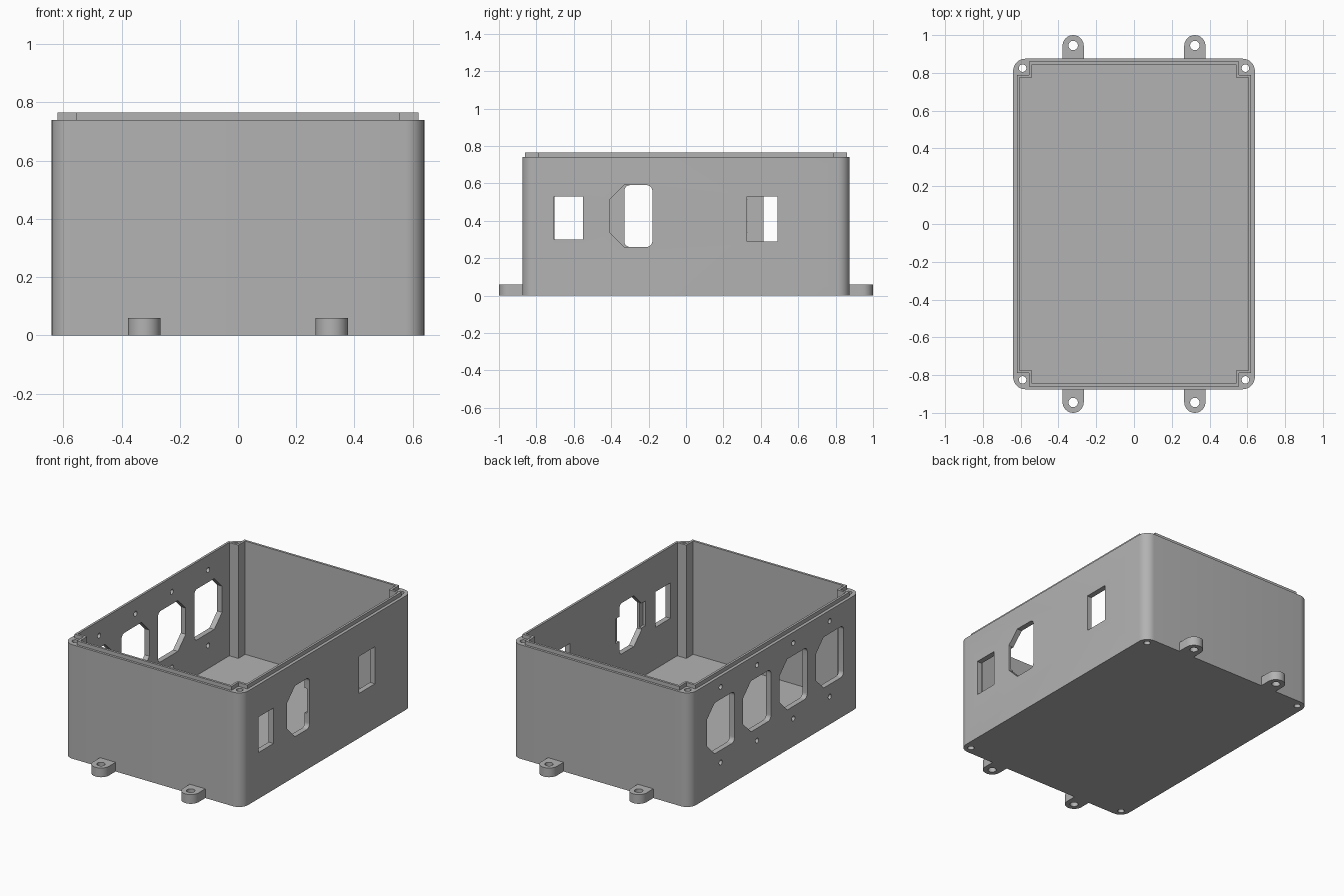
import bpy
import bmesh
from math import sin, cos, pi, radians
from mathutils import Vector

cube = bpy.data.objects.get("Cube")
if cube:
    bpy.data.objects.remove(cube, do_unlink=True)

grey = bpy.data.materials.new("plain grey")
grey.use_nodes = True
GREY = (0.45, 0.45, 0.45, 1)
grey.diffuse_color = GREY
grey.node_tree.nodes["Principled BSDF"].inputs["Base Color"].default_value = GREY


def prism(name, outline, lo, hi, axis="z"):
    """Extrude a 2D outline along z, or a (y, z) outline along x."""
    bm = bmesh.new()
    place = (lambda p, d: (p[0], p[1], d)) if axis == "z" else (lambda p, d: (d, p[0], p[1]))
    low = [bm.verts.new(place(p, lo)) for p in outline]
    high = [bm.verts.new(place(p, hi)) for p in outline]
    bm.faces.new(low)
    bm.faces.new(high)
    for i in range(len(low)):
        j = (i + 1) % len(low)
        bm.faces.new((low[i], low[j], high[j], high[i]))
    bmesh.ops.recalc_face_normals(bm, faces=bm.faces)
    mesh = bpy.data.meshes.new(name)
    bm.to_mesh(mesh)
    bm.free()
    mesh.materials.append(grey)
    obj = bpy.data.objects.new(name, mesh)
    bpy.context.collection.objects.link(obj)
    return obj


def rounded(corners, steps=8):
    """Outline from (x, y, radius) corners; rounded corners are square ones."""
    out = []
    for i, (x, y, r) in enumerate(corners):
        p = Vector((x, y))
        if r == 0:
            out.append(p)
            continue
        back = (Vector(corners[i - 1][:2]) - p).normalized()
        ahead = (Vector(corners[(i + 1) % len(corners)][:2]) - p).normalized()
        mid = p + r * (back + ahead)
        for k in range(steps + 1):
            t = k / steps * pi / 2
            out.append(mid - r * (ahead * cos(t) + back * sin(t)))
    return out


def rect(x0, x1, y0, y1, r=0):
    return rounded([(x0, y0, r), (x1, y0, r), (x1, y1, r), (x0, y1, r)])


def circle(x, y, r, n=24):
    return [(x + r * cos(2 * pi * k / n), y + r * sin(2 * pi * k / n)) for k in range(n)]


def notched(a, b, c, d):
    """Rectangle of half size a by b with its corners stepped in to c and d."""
    return [(a, -d), (a, d), (c, d), (c, b), (-c, b), (-c, d),
            (-a, d), (-a, -d), (-c, -d), (-c, -b), (c, -b), (c, -d)]


def socket(y_round, y_cut, z0, z1, c=0.08, r=0.03):
    """Socket opening: rounded on one side, chamfered on the other."""
    s = c if y_cut > y_round else -c
    return rounded([(y_round, z0, r), (y_cut - s, z0, 0), (y_cut, z0 + c, 0),
                    (y_cut, z1 - c, 0), (y_cut - s, z1, 0), (y_round, z1, r)])


def cut(obj, outline, lo, hi, axis="z"):
    tool = prism("cutter", outline, lo, hi, axis)
    mod = obj.modifiers.new("cut", "BOOLEAN")
    mod.operation = "DIFFERENCE"
    mod.solver = "EXACT"
    mod.object = tool
    bpy.context.view_layer.objects.active = obj
    bpy.ops.object.modifier_apply(modifier=mod.name)
    bpy.data.objects.remove(tool, do_unlink=True)


HX, HY, TOP, LIP = 0.64, 0.875, 0.74, 0.765
cavity = notched(0.605, 0.845, 0.54, 0.775)

# Enclosure body with corner posts left standing
body = prism("enclosure_body", rect(-HX, HX, -HY, HY, 0.065), 0, TOP)
cut(body, cavity, 0.03, 1)
for sx in (-1, 1):
    for sy in (-1, 1):
        cut(body, circle(sx * 0.59, sy * 0.825, 0.02), -0.1, 1)

# Row of four socket openings with screw holes in the right-hand wall
for i in range(4):
    y = -0.702 + 0.3725 * i
    cut(body, socket(y, y + 0.285, 0.26, 0.59), -0.7, -0.58, "x")
    for z in (0.18, 0.67):
        cut(body, circle(y + 0.1425, z, 0.016, 16), -0.7, -0.58, "x")

# Inlet and two rectangular openings in the opposite wall
cut(body, socket(-0.18, -0.41, 0.26, 0.59), 0.58, 0.7, "x")
cut(body, rect(-0.45, -0.14, 0.35, 0.51), 0.58, 0.622, "x")
cut(body, rect(-0.705, -0.55, 0.30, 0.53), 0.58, 0.7, "x")
cut(body, rect(0.325, 0.49, 0.29, 0.53), 0.58, 0.7, "x")

# Raised lip around the rim
lip = prism("rim_lip", notched(0.62, 0.86, 0.555, 0.79), TOP, LIP)
cut(lip, cavity, 0.5, 1)
parts = [body, lip]

# Mounting tabs
for sx, side in ((-1, "right"), (1, "left")):
    for sy, end in ((-1, "front"), (1, "back")):
        w, x = 0.056, sx * 0.322
        arc = [(x + w * cos(pi * k / 16), sy * (1 - w + w * sin(pi * k / 16))) for k in range(17)]
        tab = prism(f"mounting_tab_{end}_{side}", arc + [(x - w, sy * HY), (x + w, sy * HY)], 0, 0.06)
        cut(tab, circle(x, sy * 0.945, 0.025), -0.1, 0.2)
        parts.append(tab)

# Smooth the round corners, keep the edges sharp
bpy.ops.object.select_all(action="DESELECT")
for part in parts:
    part.select_set(True)
bpy.context.view_layer.objects.active = body
bpy.ops.object.shade_smooth_by_angle(angle=radians(30))
